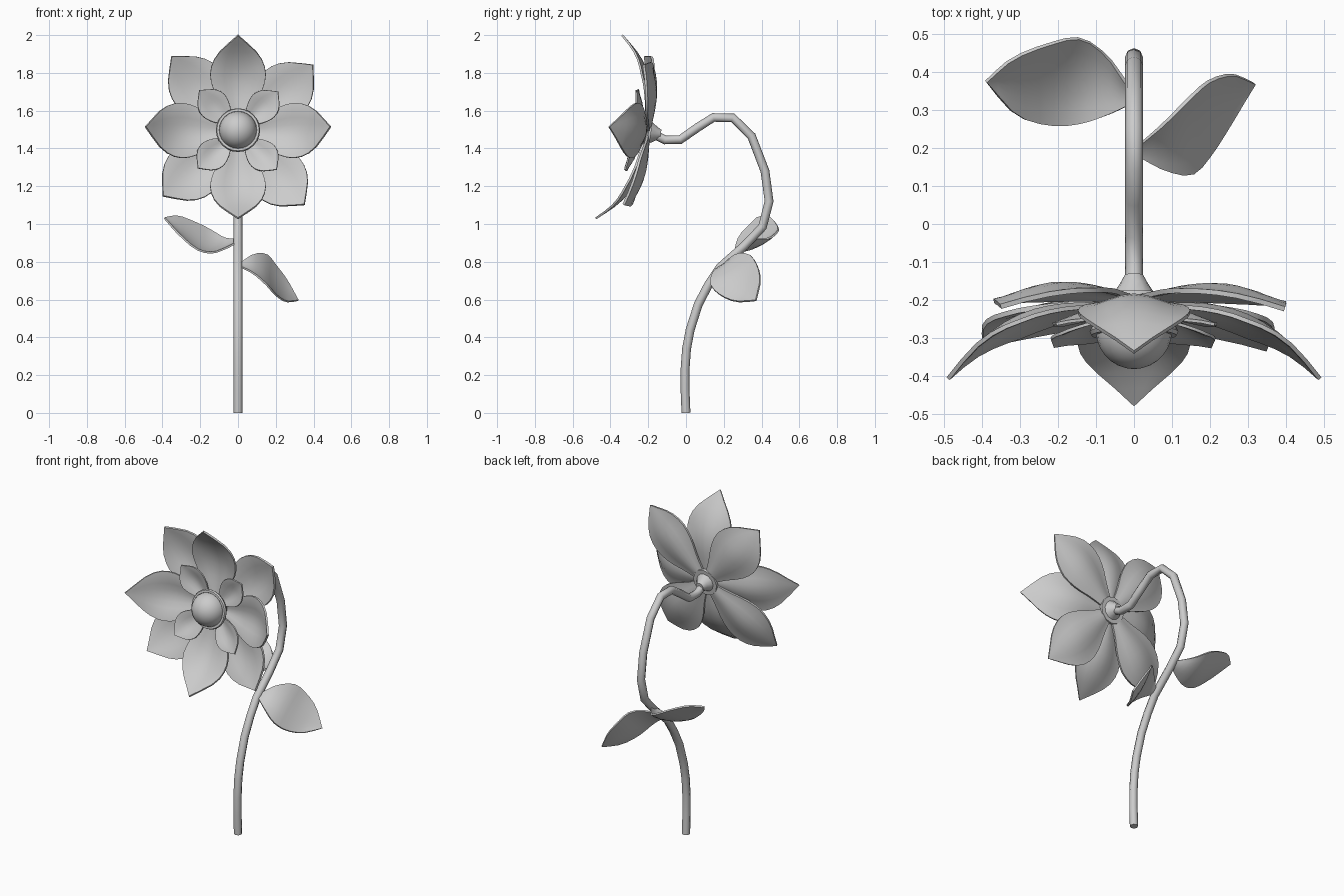
import bpy, bmesh, math
from mathutils import Matrix, Vector

if "Cube" in bpy.data.objects:
    bpy.data.objects.remove(bpy.data.objects["Cube"])

# Flower head frame: local z points out of the face, tilted slightly upward
HEAD = Matrix.Translation((0, -0.195, 1.484)) @ Matrix.Rotation(math.radians(81.8), 4, 'X')


def finish(ob, angle=40):
    bpy.ops.object.select_all(action='DESELECT')
    ob.select_set(True)
    bpy.context.view_layer.objects.active = ob
    bpy.ops.object.convert(target='MESH')
    bpy.ops.object.shade_smooth_by_angle(angle=math.radians(angle))


def mesh_object(name, bm):
    bmesh.ops.remove_doubles(bm, verts=bm.verts, dist=1e-4)
    bmesh.ops.recalc_face_normals(bm, faces=bm.faces)
    me = bpy.data.meshes.new(name)
    bm.to_mesh(me)
    bm.free()
    ob = bpy.data.objects.new(name, me)
    bpy.context.collection.objects.link(ob)
    return ob


def grid(bm, rows, closed=False):
    vs = [[bm.verts.new(p) for p in row] for row in rows]
    n = len(rows[0])
    for a, b in zip(vs, vs[1:]):
        for j in range(n if closed else n - 1):
            k = (j + 1) % n
            bm.faces.new((a[j], a[k], b[k], b[j]))
    return vs


def sheet(name, rows, thickness):
    bm = bmesh.new()
    grid(bm, rows)
    ob = mesh_object(name, bm)
    mod = ob.modifiers.new("thickness", 'SOLIDIFY')
    mod.thickness = thickness
    mod.offset = 0
    finish(ob)
    return ob


def spline(pts, u):
    # Catmull-Rom through evenly spaced points, u in 0..1
    pts = [Vector(p) for p in pts]
    x = u * (len(pts) - 1)
    i = min(int(x), len(pts) - 2)
    f = x - i
    b, c = pts[i], pts[i + 1]
    a = pts[i - 1] if i else 2 * b - c
    d = pts[i + 2] if i + 2 < len(pts) else 2 * c - b
    return 0.5 * (2 * b + (c - a) * f + (2 * a - 5 * b + 4 * c - d) * f * f
                  + (3 * b - a - 3 * c + d) * f ** 3)


def petal(name, angle, r0, r1, width, depths, cup, edge, thickness):
    # cup raises the flanks beside the midrib, edge is the relative height of the rim
    shape = [0.2, 0.5, 0.86, 1.0, 0.75, 0.0]      # half width from base to tip
    profile = [(w, d, 0) for w, d in zip(shape, depths)]
    rot = HEAD @ Matrix.Rotation(math.radians(angle), 4, 'Z')
    rows = []
    for i in range(13):
        t = i / 12
        w, d, _ = spline(profile, t)
        w = max(w, 0) if i < 12 else 0
        c = cup * w * min(1, max(0, (1.0 - t) / 0.4))
        rows.append([rot @ Vector((r0 + (r1 - r0) * t, s * w * width,
                                   d + c * (1.6 * s * s + (edge - 1.6) * s ** 4)))
                     for s in [j / 4 - 1 for j in range(9)]])
    sheet(name, rows, thickness)


# Three whorls of four petals
for k in range(4):
    petal(f"outer_petal_{k + 1}", 41.5 + 90 * k, 0.03, 0.53, 0.15,
          [0, -0.005, -0.008, 0.0, 0.032, 0.08], 0.04, 0.75, 0.013)
    petal(f"middle_petal_{k + 1}", 90 * k, 0.03, 0.49, 0.147,
          [0.015, 0.017, 0.024, 0.052, 0.115, 0.215], 0.048, 0.7, 0.011)
    petal(f"inner_petal_{k + 1}", 44 + 90 * k, 0.04, 0.295, 0.082,
          [0.045, 0.045, 0.05, 0.06, 0.08, 0.1], 0.03, 0.85, 0.008)


def lathe(name, profile, sides):
    bm = bmesh.new()
    rows = [[HEAD @ Vector((r * math.cos(a), r * math.sin(a), z))
             for a in [2 * math.pi * j / sides for j in range(sides)]] for r, z in profile]
    vs = grid(bm, rows, True)
    bm.faces.new(vs[0])
    bm.faces.new(vs[-1])
    finish(mesh_object(name, bm))


# Calyx behind the petals and collar around the centre
lathe("calyx", [(0.024, -0.062), (0.036, -0.04), (0.056, -0.01), (0.08, -0.01),
                (0.082, 0.004), (0.06, 0.02)], 12)
lathe("collar", [(0.05, 0.02), (0.09, 0.05), (0.112, 0.078), (0.117, 0.09),
                 (0.112, 0.1), (0.1, 0.1), (0.09, 0.09)], 24)

# Round flower centre
bm = bmesh.new()
bmesh.ops.create_uvsphere(bm, u_segments=24, v_segments=14, radius=0.1,
                          matrix=HEAD @ Matrix.Translation((0, 0, 0.088)))
finish(mesh_object("flower_centre", bm))

# Curved stem, (y, z) path
path = [(0, 0), (-0.005, 0.12), (-0.005, 0.23), (0.003, 0.34), (0.022, 0.44), (0.065, 0.575),
        (0.12, 0.68), (0.18, 0.77), (0.31, 0.885), (0.405, 0.985), (0.44, 1.12), (0.418, 1.28),
        (0.347, 1.465), (0.248, 1.562), (0.145, 1.564), (0.06, 1.51), (-0.03, 1.447),
        (-0.11, 1.445), (-0.15, 1.465), (-0.19, 1.483)]
cu = bpy.data.curves.new("stem", 'CURVE')
cu.dimensions = '3D'
cu.bevel_depth = 0.0235
cu.bevel_resolution = 2
cu.use_fill_caps = True
sp = cu.splines.new('POLY')
sp.points.add(len(path) - 1)
for p, (y, z) in zip(sp.points, path):
    p.co = (0, y, z, 1)
stem = bpy.data.objects.new("stem", cu)
bpy.context.collection.objects.link(stem)
finish(stem, 50)


# Leaves spanned between a back edge and a front edge, sagging along the middle
def leaf(name, back, front, sag):
    rows = []
    for i in range(13):
        b, f = spline(back, i / 12), spline(front, i / 12)
        width = (b - f).length / 0.22
        rows.append([f.lerp(b, j / 6) + Vector(sag) * width * (1 - (j / 3 - 1) ** 2)
                     for j in range(7)])
    sheet(name, rows, 0.01)


leaf("left_leaf",
     [(-0.01, 0.355, 0.92), (-0.07, 0.44, 0.925), (-0.14, 0.488, 0.965), (-0.22, 0.475, 1.005),
      (-0.32, 0.435, 1.042), (-0.39, 0.375, 1.032)],
     [(-0.01, 0.315, 0.90), (-0.07, 0.287, 0.87), (-0.14, 0.265, 0.848), (-0.22, 0.26, 0.868),
      (-0.31, 0.287, 0.943), (-0.39, 0.375, 1.032)], (0, 0.005, -0.018))
leaf("right_leaf",
     [(0.01, 0.205, 0.79), (0.08, 0.265, 0.838), (0.15, 0.335, 0.838), (0.2, 0.377, 0.78),
      (0.26, 0.393, 0.70), (0.318, 0.37, 0.595)],
     [(0.01, 0.18, 0.775), (0.08, 0.142, 0.74), (0.15, 0.13, 0.68), (0.2, 0.18, 0.625),
      (0.255, 0.265, 0.59), (0.318, 0.37, 0.595)], (-0.01, 0, -0.013))
